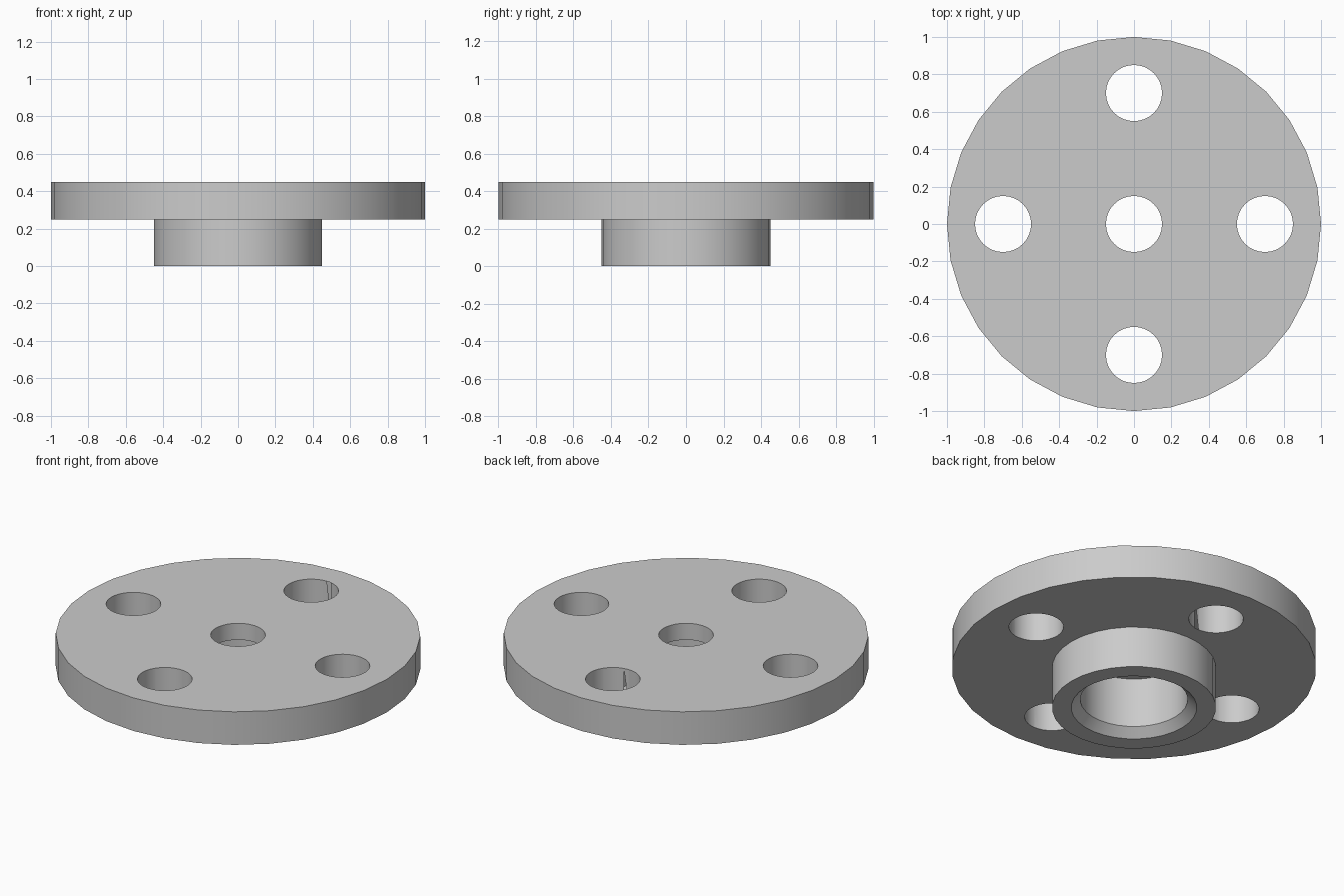
import bpy, bmesh
from math import sin, cos, pi

if "Cube" in bpy.data.objects:
    bpy.data.objects.remove(bpy.data.objects["Cube"])

SEG = 32


def lathe(name, profile):
    """Spin a closed (radius, z) profile around the z axis."""
    bm = bmesh.new()
    rings = [[bm.verts.new((r * cos(2 * pi * i / SEG), r * sin(2 * pi * i / SEG), z))
              for r, z in profile] for i in range(SEG)]
    n = len(profile)
    for i in range(SEG):
        a, b = rings[i], rings[(i + 1) % SEG]
        for j in range(n):
            k = (j + 1) % n
            bm.faces.new((a[j], b[j], b[k], a[k]))
    bmesh.ops.recalc_face_normals(bm, faces=bm.faces)
    mesh = bpy.data.meshes.new(name)
    bm.to_mesh(mesh)
    bm.free()
    obj = bpy.data.objects.new(name, mesh)
    bpy.context.collection.objects.link(obj)
    return obj


# Disc with hub, chamfered counterbore below and small centre hole
flange = lathe("flange", [(0.15, 0.45), (1.0, 0.45), (1.0, 0.25), (0.45, 0.25),
                          (0.45, 0.0), (0.345, 0.0), (0.295, 0.05),
                          (0.295, 0.35), (0.15, 0.35)])

# Four bolt holes
for i in range(4):
    a = i * pi / 2
    bpy.ops.mesh.primitive_cylinder_add(vertices=SEG, radius=0.15, depth=0.6,
                                        location=(0.7 * cos(a), 0.7 * sin(a), 0.35))
    cutter = bpy.context.object
    cutter.name = "bolt_hole_cutter"
    cutter.hide_render = True
    mod = flange.modifiers.new("bolt_hole", 'BOOLEAN')
    mod.operation = 'DIFFERENCE'
    mod.solver = 'EXACT'
    mod.object = cutter
    bpy.ops.object.select_all(action='DESELECT')
    flange.select_set(True)
    bpy.context.view_layer.objects.active = flange
    bpy.ops.object.modifier_apply(modifier=mod.name)
    bpy.data.objects.remove(cutter)

# Smooth round walls, crisp rims
bpy.ops.object.shade_smooth_by_angle(angle=pi / 6)
